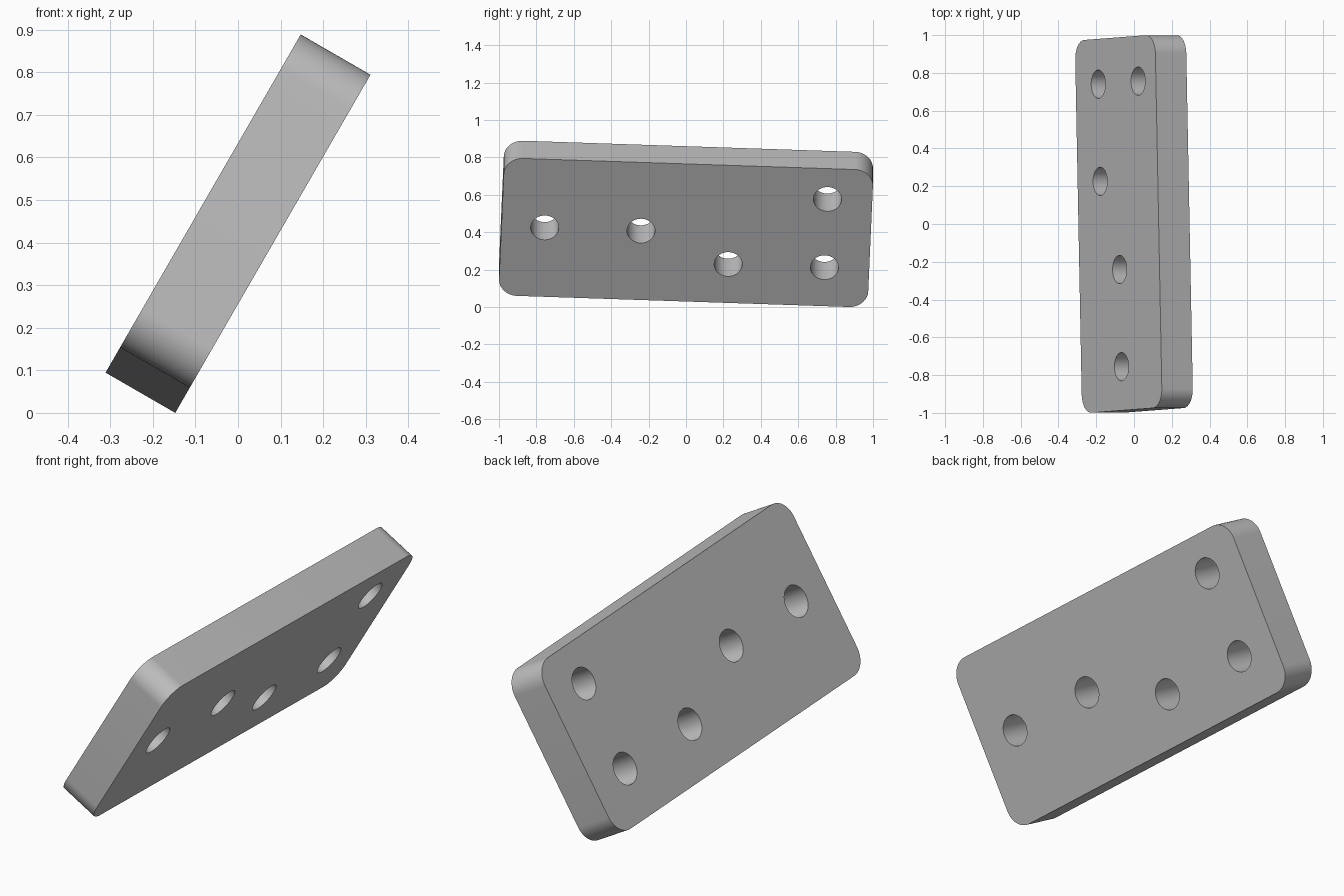
import bpy, bmesh, math
from mathutils import Matrix, Vector

cube = bpy.data.objects.get("Cube")
if cube:
    bpy.data.objects.remove(cube, do_unlink=True)

LENGTH, WIDTH, THICK = 1.975, 0.849, 0.189
CORNER, HOLE = 0.1, 0.075
HOLES = [(-0.756, 0.002), (-0.241, 0.002), (0.233, -0.186), (0.748, -0.186), (0.748, 0.236)]
LEAN = math.radians(30)     # lean of the plate away from vertical
TWIST = 0.0385              # small turn within its own plane


def arc(cx, cy, r, start, sweep, steps):
    """Points along an arc."""
    return [(cx + r * math.cos(start + sweep * i / steps),
             cy + r * math.sin(start + sweep * i / steps)) for i in range(steps + 1)]


def add_loop(bm, points):
    """Closed loop of edges in the base plane."""
    verts = [bm.verts.new((x, y, -THICK / 2)) for x, y in points]
    return [bm.edges.new((v, verts[i - 1])) for i, v in enumerate(verts)]


# Rounded outline with round holes
bm = bmesh.new()
a, b = LENGTH / 2 - CORNER, WIDTH / 2 - CORNER
outline = []
for i, (sx, sy) in enumerate([(1, 1), (-1, 1), (-1, -1), (1, -1)]):
    outline += arc(sx * a, sy * b, CORNER, i * math.pi / 2, math.pi / 2, 16)
edges = add_loop(bm, outline)
for x, y in HOLES:
    edges += add_loop(bm, arc(x, y, HOLE, 0, math.tau, 48)[:-1])
bmesh.ops.triangle_fill(bm, use_beauty=True, use_dissolve=False, edges=edges, normal=(0, 0, 1))

# Thickness
top = bmesh.ops.extrude_face_region(bm, geom=bm.faces[:])["geom"]
bmesh.ops.translate(bm, vec=(0, 0, THICK),
                    verts=[g for g in top if isinstance(g, bmesh.types.BMVert)])
bmesh.ops.recalc_face_normals(bm, faces=bm.faces[:])
mesh = bpy.data.meshes.new("drilled_plate")
bm.to_mesh(mesh)
bm.free()
mesh.shade_smooth()
mesh.set_sharp_from_angle(angle=math.radians(30))

# Plain grey finish
grey = bpy.data.materials.new("plain grey")
grey.use_nodes = True
colour = (0.52, 0.52, 0.52, 1)
grey.diffuse_color = colour
grey.node_tree.nodes["Principled BSDF"].inputs["Base Color"].default_value = colour
mesh.materials.append(grey)

# Leaning placement
plate = bpy.data.objects.new("drilled_plate", mesh)
bpy.context.collection.objects.link(plate)
across = Vector((0, 1, 0))
up = Vector((math.sin(LEAN), 0, math.cos(LEAN)))
axes = Matrix((across, up, across.cross(up))).transposed().to_4x4()
height = ((a * math.sin(TWIST) + b * math.cos(TWIST) + CORNER) * math.cos(LEAN)
          + THICK / 2 * math.sin(LEAN))
plate.matrix_world = Matrix.Translation((0, 0, height)) @ axes @ Matrix.Rotation(-TWIST, 4, "Z")
